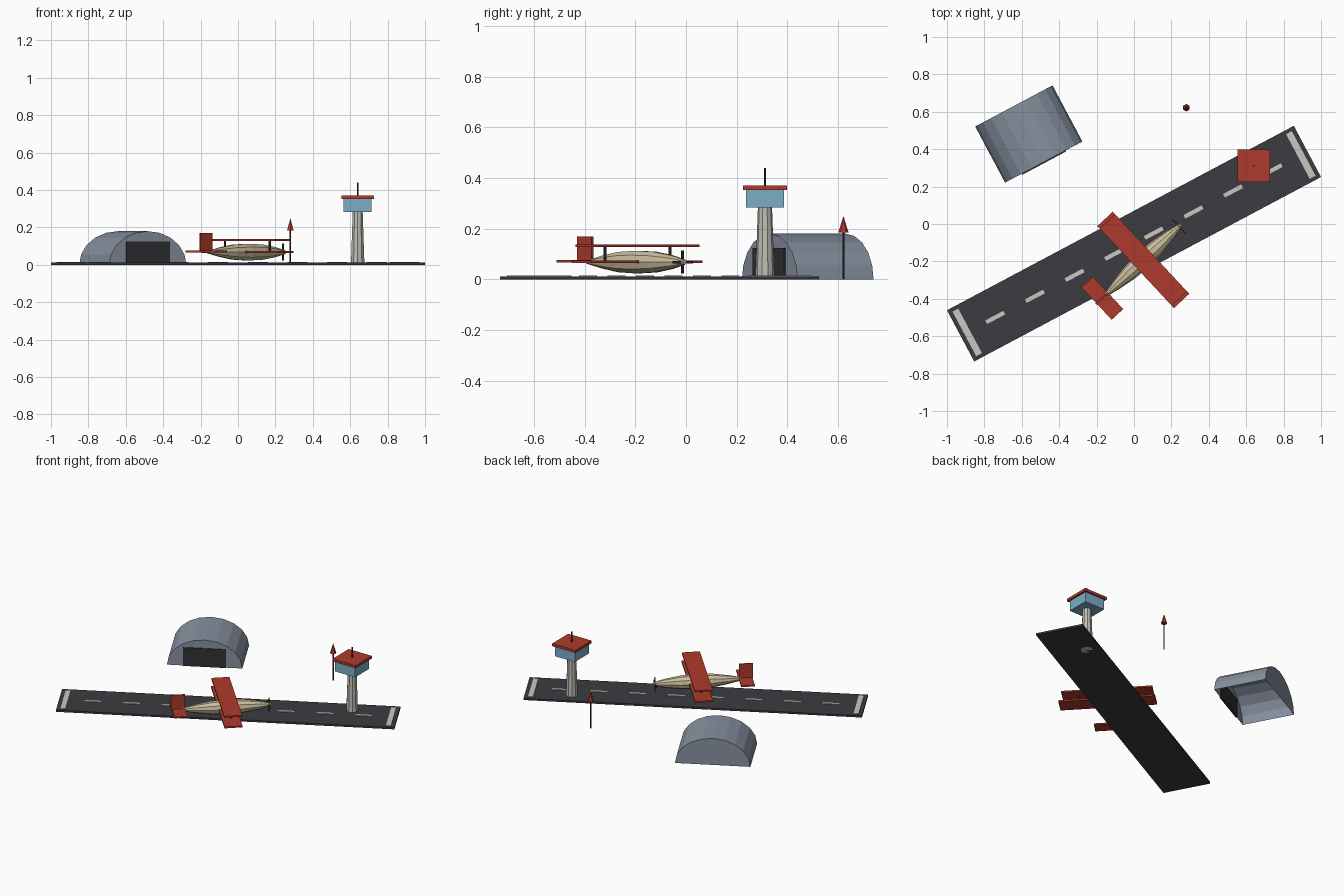
import bpy, bmesh
from math import radians, sin, cos, pi
from mathutils import Matrix, Vector

cube = bpy.data.objects.get("Cube")
if cube:
    bpy.data.objects.remove(cube)


def material(name, rgb):
    m = bpy.data.materials.new(name)
    m.use_nodes = True
    m.diffuse_color = (*rgb, 1)
    m.node_tree.nodes["Principled BSDF"].inputs["Base Color"].default_value = (*rgb, 1)
    return m


ASPHALT = material("asphalt", (.045, .043, .053))
PAINT = material("runway paint", (.58, .58, .54))
STEEL = material("hangar steel", (.24, .28, .35))
DARK = material("dark metal", (.03, .03, .033))
RED = material("red", (.42, .042, .025))
CONCRETE = material("pale concrete", (.52, .51, .46))
GLASS = material("blue glass", (.20, .42, .57))
CANVAS = material("tan canvas", (.60, .52, .34))


def frame(x, y, degrees=0):
    return Matrix.Translation((x, y, 0)) @ Matrix.Rotation(radians(degrees), 4, 'Z')


def finish(name, bm, mat, place):
    bmesh.ops.recalc_face_normals(bm, faces=bm.faces)
    bm.transform(place)
    mesh = bpy.data.meshes.new(name)
    bm.to_mesh(mesh)
    bm.free()
    mesh.materials.append(mat)
    obj = bpy.data.objects.new(name, mesh)
    bpy.context.collection.objects.link(obj)
    return obj


def box(name, place, centre, size, mat):
    bm = bmesh.new()
    bmesh.ops.create_cube(bm, size=1)
    bm.transform(Matrix.Translation(centre) @ Matrix.Diagonal((*size, 1)))
    return finish(name, bm, mat, place)


def cone(name, place, z0, z1, r0, r1, sides, mat):
    bm = bmesh.new()
    bmesh.ops.create_cone(bm, cap_ends=True, segments=sides,
                          radius1=r0, radius2=r1, depth=z1 - z0)
    bm.transform(Matrix.Translation((0, 0, (z0 + z1) / 2)))
    return finish(name, bm, mat, place)


# Runway with centre dashes and end bars
runway = frame(0, -.105, 28)
box("runway", runway, (0, 0, .006), (2.1, .31, .012), ASPHALT)
for i in range(8):
    box("centre_dash", runway, (-.84 + .24 * i, 0, .013), (.11, .022, .006), PAINT)
for side in (-1, 1):
    box("end_bar", runway, (side * 1.01, 0, .013), (.035, .27, .006), PAINT)

# Hangar: arched shell, open underneath, with a door plate
hangar = frame(-.5625, .481, 28)
bm = bmesh.new()
STEPS = 10
arches = [[bm.verts.new((.234 * cos(pi * i / STEPS), y, .18 * sin(pi * i / STEPS)))
           for i in range(STEPS + 1)] for y in (-.17, .17)]
for arch in arches:
    bm.faces.new(arch)
for i in range(STEPS):
    bm.faces.new((arches[0][i], arches[0][i + 1], arches[1][i + 1], arches[1][i]))
finish("hangar_shell", bm, STEEL, hangar)
box("hangar_door", hangar, (0, -.17, .062), (.266, .012, .124), DARK)

# Control tower
tower = frame(.64, .312)
cone("tower_column", tower, 0, .285, .038, .028, 10, CONCRETE)
box("tower_cab", tower, (0, 0, .318), (.15, .15, .07), GLASS)
box("tower_roof", tower, (0, 0, .361), (.174, .174, .018), RED)
cone("tower_antenna", tower, .365, .44, .004, .004, 6, DARK)

# Marker pole with a pointed top
marker = frame(.28, .622)
cone("marker_pole", marker, 0, .185, .004, .004, 6, DARK)
cone("marker_cone", marker, .185, .25, .02, 0, 6, RED)

# Biplane, nose along its local +x
plane = frame(.05, -.192, 43)
AXIS = .068
profile = [(-.295, .006), (-.2, .026), (-.1, .042), (0, .047),
           (.1, .043), (.2, .028), (.275, .01)]
SIDES = 10
bm = bmesh.new()
rings = [[bm.verts.new((x, r * cos(2 * pi * k / SIDES), AXIS + r * sin(2 * pi * k / SIDES)))
          for k in range(SIDES)] for x, r in profile]
for a, b in zip(rings, rings[1:]):
    for k in range(SIDES):
        n = (k + 1) % SIDES
        bm.faces.new((a[k], a[n], b[n], b[k]))
bm.faces.new(rings[0])
bm.faces.new(rings[-1])
finish("fuselage", bm, CANVAS, plane)

box("lower_wing", plane, (0, 0, .069), (.112, .6, .01), RED)
box("upper_wing", plane, (0, 0, .133), (.112, .565, .01), RED)
for side in (-1, 1):
    box("wing_strut", plane, (0, side * .176, .101), (.008, .008, .06), DARK)
box("tailplane", plane, (-.3, 0, .071), (.084, .237, .009), RED)
box("tail_fin", plane, (-.303, 0, .121), (.086, .009, .098), RED)
box("propeller_upright_blade", plane, (.262, 0, AXIS), (.006, .01, .09), DARK)
box("propeller_cross_blade", plane, (.262, 0, AXIS), (.006, .105, .01), DARK)
